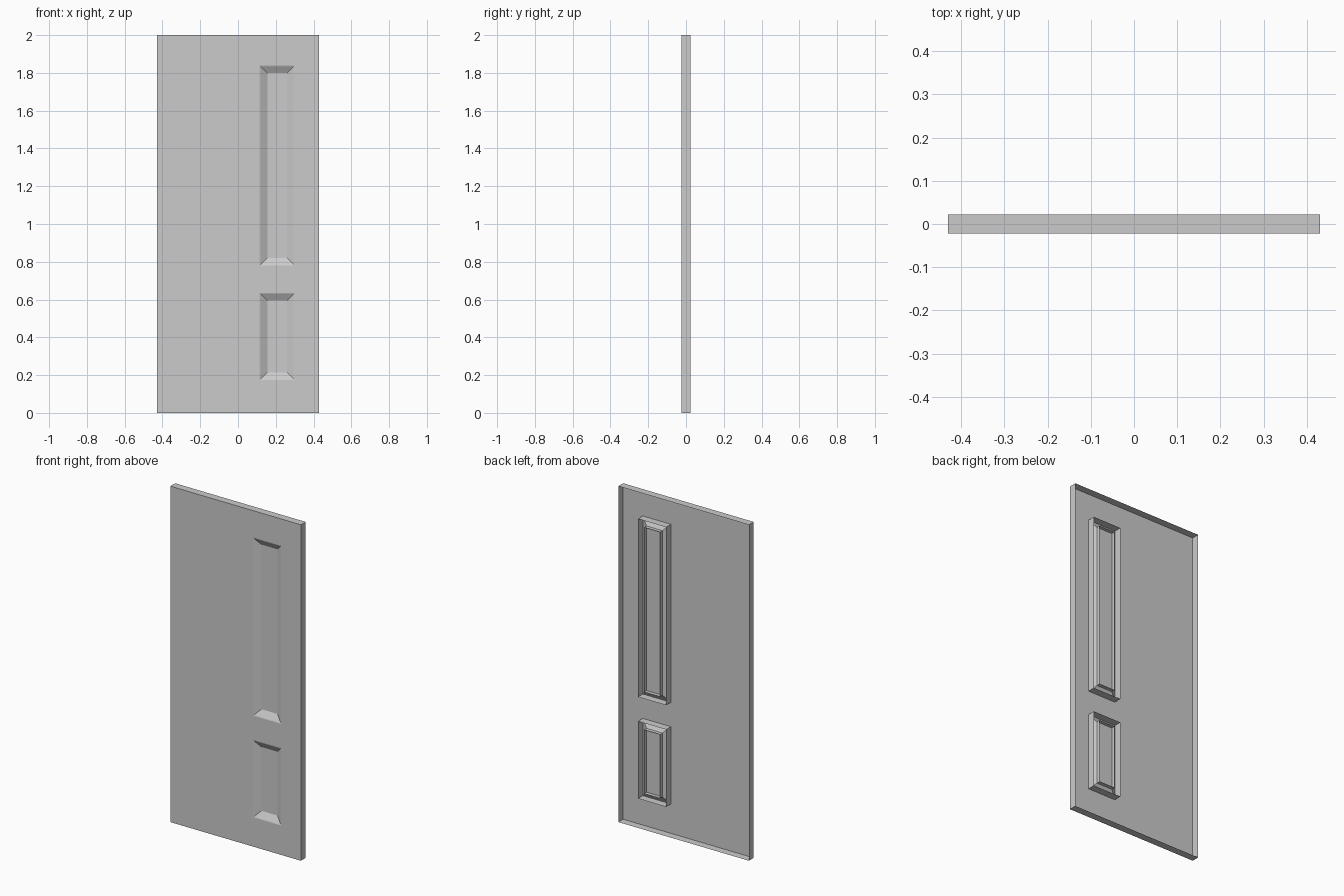
import bpy, bmesh

if "Cube" in bpy.data.objects:
    bpy.data.objects.remove(bpy.data.objects["Cube"])

FRONT, BACK = -0.0225, 0.0225      # door thickness, shell is open at the back
MID = 0.0                          # depth of the inset panels
HW, H = 0.43, 2.0
X0, X1 = 0.115, 0.30               # panel opening, left and right
OPENINGS = {"upper": (0.78, 1.84), "lower": (0.175, 0.635)}
LIP, BORDER = 0.005, 0.04


def finish(name, bm):
    """Orient the shell so its front faces -y and link it."""
    bmesh.ops.remove_doubles(bm, verts=bm.verts, dist=1e-5)
    bmesh.ops.recalc_face_normals(bm, faces=bm.faces)
    if sum(f.normal.y * f.calc_area() for f in bm.faces) > 0:
        bmesh.ops.reverse_faces(bm, faces=bm.faces)
    mesh = bpy.data.meshes.new(name)
    bm.to_mesh(mesh)
    bm.free()
    ob = bpy.data.objects.new(name, mesh)
    bpy.context.collection.objects.link(ob)
    return ob


def nested_rings(name, z0, z1, profile, cap=False):
    """Skin rectangles given as (inset, y); optionally fill the last one."""
    bm = bmesh.new()
    rings = []
    for i, y in profile:
        corners = [(X0 + i, z0 + i), (X1 - i, z0 + i),
                   (X1 - i, z1 - i), (X0 + i, z1 - i)]
        rings.append([bm.verts.new((x, y, z)) for x, z in corners])
    for a, b in zip(rings, rings[1:]):
        for k in range(4):
            n = (k + 1) % 4
            bm.faces.new((a[k], a[n], b[n], b[k]))
    if cap:
        bm.faces.new(rings[-1])
    return finish(name, bm)


# Door leaf: front sheet with two openings, all edges turned to the back
bm = bmesh.new()
xs = [-HW, X0, X1, HW]
zs = [0, *OPENINGS["lower"], *OPENINGS["upper"], H]
for i in range(3):
    for j in range(5):
        if i == 1 and j in (1, 3):
            continue
        bm.faces.new([bm.verts.new((x, FRONT, z)) for x, z in (
            (xs[i], zs[j]), (xs[i + 1], zs[j]),
            (xs[i + 1], zs[j + 1]), (xs[i], zs[j + 1]))])
bmesh.ops.remove_doubles(bm, verts=bm.verts, dist=1e-5)
rim = [e for e in bm.edges if e.is_boundary]
ext = bmesh.ops.extrude_edge_only(bm, edges=rim)
bmesh.ops.translate(bm, vec=(0, BACK - FRONT, 0),
                    verts=[g for g in ext["geom"] if isinstance(g, bmesh.types.BMVert)])
flat = [e for e in bm.edges if len(e.link_faces) == 2 and e.calc_face_angle(1) < 0.01]
bmesh.ops.recalc_face_normals(bm, faces=bm.faces)
finish("door_leaf", bm)

# Sloped mouldings and the inset panels, open at the back
for label, (z0, z1) in OPENINGS.items():
    nested_rings(label + "_moulding", z0, z1,
                 [(0, FRONT), (LIP, FRONT + 0.002), (BORDER, MID)])
    nested_rings(label + "_panel", z0, z1,
                 [(BORDER, BACK), (BORDER, MID)], cap=True)
